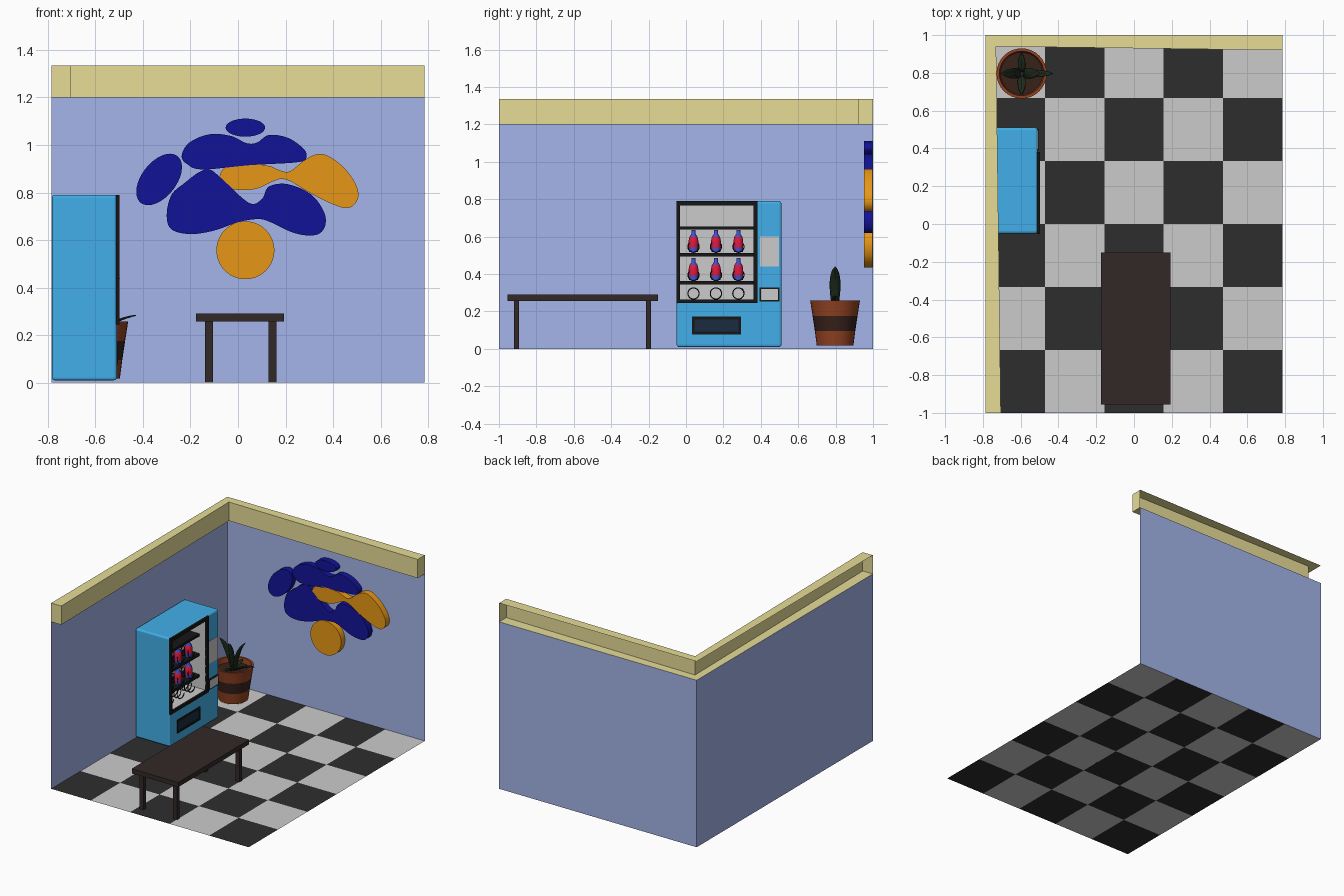
import bpy, bmesh, math
from mathutils import Vector

if "Cube" in bpy.data.objects:
    bpy.data.objects.remove(bpy.data.objects["Cube"])


def mat(name, r, g, b):
    m = bpy.data.materials.new(name)
    m.diffuse_color = (r, g, b, 1)
    m.use_nodes = True
    m.node_tree.nodes["Principled BSDF"].inputs["Base Color"].default_value = m.diffuse_color
    return m


WALL = mat("wall_blue", .37, .46, .82)
TRIM = mat("trim_tan", .80, .72, .31)
LIGHT = mat("light_grey", .8, .8, .8)
DARK = mat("dark_tile", .027, .027, .027)
NAVY = mat("navy", .006, .006, .31)
ORANGE = mat("orange", .8, .31, .008)
CYAN = mat("machine_blue", .054, .43, .82)
BLACK = mat("black", .008, .008, .008)
SLOT = mat("slot_blue", .011, .024, .05)
WOOD = mat("dark_wood", .032, .022, .02)
CLAY = mat("clay", .29, .054, .015)
BAND = mat("dark_clay", .038, .015, .011)
LEAF = mat("leaf_green", .013, .024, .011)
RED = mat("label_red", .75, .01, .05)
BLUE = mat("bottle_blue", .06, .08, .6)


def finish(name, bm, mats, smooth=False, recalc=True):
    if recalc:
        bmesh.ops.recalc_face_normals(bm, faces=bm.faces)
    me = bpy.data.meshes.new(name)
    bm.to_mesh(me)
    bm.free()
    for m in mats:
        me.materials.append(m)
    ob = bpy.data.objects.new(name, me)
    bpy.context.collection.objects.link(ob)
    bpy.ops.object.select_all(action='DESELECT')
    bpy.context.view_layer.objects.active = ob
    ob.select_set(True)
    if smooth:
        bpy.ops.object.shade_smooth_by_angle(angle=math.radians(35))
    return ob


def boxes(name, bounds, m):
    """Object made of boxes given as (x0, x1, y0, y1, z0, z1)."""
    bm = bmesh.new()
    for x0, x1, y0, y1, z0, z1 in bounds:
        for v in bmesh.ops.create_cube(bm, size=1)["verts"]:
            v.co = ((x0 + x1) / 2 + v.co.x * (x1 - x0), (y0 + y1) / 2 + v.co.y * (y1 - y0),
                    (z0 + z1) / 2 + v.co.z * (z1 - z0))
    return finish(name, bm, [m])


def lathe(name, profile, seg_mats, mats, loc, n=32):
    bm = bmesh.new()
    rings = [[bm.verts.new((loc[0] + r * math.cos(i * math.tau / n),
                            loc[1] + r * math.sin(i * math.tau / n), loc[2] + z))
              for i in range(n)] for r, z in profile]
    for k, mi in enumerate(seg_mats):
        for i in range(n):
            j = (i + 1) % n
            f = bm.faces.new((rings[k][i], rings[k][j], rings[k + 1][j], rings[k + 1][i]))
            f.material_index = mi
    bmesh.ops.remove_doubles(bm, verts=bm.verts, dist=1e-5)
    return finish(name, bm, mats, True)


def plane(name, pts, m):
    bm = bmesh.new()
    bm.faces.new([bm.verts.new(p) for p in pts])
    return finish(name, bm, [m], recalc=False)


X, H, T = .785, 1.2, 1.335

# checkered floor
bm = bmesh.new()
for c in range(5):
    for r in range(6):
        x, y, w, d = -X + c * X * .4, -1 + r / 3, X * .4, 1 / 3
        f = bm.faces.new([bm.verts.new(p) for p in
                          ((x, y, 0), (x + w, y, 0), (x + w, y + d, 0), (x, y + d, 0))])
        f.material_index = (r + c) % 2
bmesh.ops.remove_doubles(bm, verts=bm.verts, dist=1e-4)
finish("floor", bm, [DARK, LIGHT], recalc=False)

# walls
plane("left_wall", [(-X, -1, 0), (-X, 1, 0), (-X, 1, H), (-X, -1, H)], WALL)
plane("back_wall", [(-X, 1, 0), (X, 1, 0), (X, 1, H), (-X, 1, H)], WALL)

# wall trim: C-shaped section, open towards the outside, capped at both ends
bm = bmesh.new()
secs = []
for o, i in (((-X, -1), (-.705, -1)), ((-X, 1), (-.73, .94)), ((X, 1), (X, .92))):
    secs.append([bm.verts.new((*p, z)) for p, z in ((o, H), (i, H), (i, T), (o, T))])
for a, b in zip(secs, secs[1:]):
    for k in range(3):
        bm.faces.new((a[k], a[k + 1], b[k + 1], b[k]))
bm.faces.new(secs[0])
bm.faces.new(secs[2])
finish("wall_trim", bm, [TRIM])


# wall art: smooth closed outlines, extruded
def art(name, pts, m, steps=6):
    bm = bmesh.new()
    n, out = len(pts), []
    for i in range(n):
        p = [Vector(pts[(i + k - 1) % n]) for k in range(4)]
        for s in range(steps):
            t = s / steps
            out.append(.5 * (2 * p[1] + (p[2] - p[0]) * t + (2 * p[0] - 5 * p[1] + 4 * p[2] - p[3]) * t * t
                             + (3 * p[1] - p[0] - 3 * p[2] + p[3]) * t ** 3))
    f = bm.faces.new([bm.verts.new((q.x, .952, q.y)) for q in out])
    ext = bmesh.ops.extrude_face_region(bm, geom=[f])["geom"]
    for v in ext:
        if isinstance(v, bmesh.types.BMVert):
            v.co.y = .997
    if not any(g.calc_center_median().y < .953 for g in bm.faces):
        bm.faces.new([v for v in bm.verts if v.co.y < .96])
    return finish(name, bm, [m], True)


def ellipse(cx, cz, a, b, tilt=0):
    c, s = math.cos(tilt), math.sin(tilt)
    pts = [(a * math.cos(k * math.tau / 12), b * math.sin(k * math.tau / 12)) for k in range(12)]
    return [(cx + u * c - v * s, cz + u * s + v * c) for u, v in pts]


art("art_orange_disc", ellipse(.031, .557, .122, .122), ORANGE)
art("art_top_oval", ellipse(.031, 1.073, .083, .038), NAVY)
art("art_left_oval", ellipse(-.332, .855, .125, .073, math.radians(52)), NAVY)
art("art_upper_band", [(-.237, .955), (-.205, 1.01), (-.12, 1.045), (-.03, 1.038), (.035, 1.008),
                       (.08, 1.01), (.13, 1.042), (.21, 1.03), (.275, .985), (.288, .95),
                       (.255, .928), (.05, .915), (-.15, .897), (-.215, .92)], NAVY)
art("art_lower_blob", [(-.30, .705), (-.28, .79), (-.225, .84), (-.165, .885), (-.12, .897), (-.07, .86),
                       (.045, .757), (.10, .772), (.13, .825), (.21, .835), (.31, .79), (.365, .71),
                       (.362, .648), (.32, .62), (.235, .63), (.13, .678), (.08, .688), (0, .675),
                       (-.1, .64), (-.2, .625), (-.28, .645)], NAVY)
art("art_orange_blob", [(-.077, .87), (-.06, .835), (-.01, .812), (.075, .815), (.15, .848), (.185, .857),
                        (.225, .845), (.3, .80), (.4, .75), (.465, .735), (.503, .77), (.50, .825),
                        (.455, .895), (.39, .948), (.34, .962), (.285, .94), (.22, .89), (.18, .892),
                        (.13, .912), (.05, .92), (-.045, .91)], ORANGE)

# bench
boxes("bench_top", [(-.176, .194, -.955, -.15, .257, .29)], WOOD)
boxes("bench_legs", [(x, x + .032, y, y + .027, 0, .26)
                     for x in (-.138, .129) for y in (-.92, -.214)], WOOD)

# vending machine body with a hollow display
FX = -.51
body = boxes("machine_body", [(-X + .002, FX, -.05, .51, .01, .79)], CYAN)
body.data.materials.append(LIGHT)
bev = body.modifiers.new("bevel", 'BEVEL')
bev.width, bev.segments = .012, 3
cutter = boxes("display_cutter", [(-.68, -.45, -.033, .362, .262, .768)], CYAN)
cutter.hide_render = True
cut = body.modifiers.new("cut", 'BOOLEAN')
cut.object, cut.solver = cutter, 'EXACT'
bpy.context.view_layer.objects.active = body
for m in ("bevel", "cut"):
    bpy.ops.object.modifier_apply(modifier=m)
bpy.data.objects.remove(cutter)
for p in body.data.polygons:
    c = p.center
    if -.69 < c.x < FX - .005 and -.04 < c.y < .37 and .26 < c.z < .775:
        p.material_index = 1

# display frame, shelves, coils and bottles
boxes("display_frame", [(-.514, -.498, -.052, -.033, .245, .79), (-.514, -.498, .362, .382, .245, .79),
                        (-.514, -.498, -.033, .362, .245, .265), (-.514, -.498, -.033, .362, .767, .79)], BLACK)
boxes("shelves", [(-.68, -.56, -.033, .362, z - .01, z + .008) for z in (.647, .505, .354)], BLACK)
for row, z in enumerate((.546, .395, .296)):
    for col, y in enumerate((.04, .16, .28)):
        cu = bpy.data.curves.new("coil", 'CURVE')
        cu.dimensions, cu.bevel_depth, cu.bevel_resolution = '3D', .003, 1
        sp = cu.splines.new('POLY')
        sp.points.add(80)
        for i, p in enumerate(sp.points):
            a = i * math.tau / 20
            p.co = (-.67 + i * .11 / 80, y + .03 * math.cos(a), z + .03 * math.sin(a), 1)
        cu.materials.append(BLACK)
        coil = bpy.data.objects.new(f"coil_{row}_{col}", cu)
        bpy.context.collection.objects.link(coil)
        bpy.ops.object.select_all(action='DESELECT')
        bpy.context.view_layer.objects.active = coil
        coil.select_set(True)
        bpy.ops.object.convert(target='MESH')
        if row < 2:
            lathe(f"bottle_{row}_{col}", [(0, 0), (.024, 0), (.026, .025), (.026, .06), (.022, .08),
                                          (.011, .097), (.011, .118), (0, .118)],
                  [0, 0, 1, 1, 0, 0, 0], [BLUE, RED], (-.59, y, z - .028), 16)

# control panel, coin return and dispensing slot
boxes("control_panel", [(FX - .01, FX + .004, .395, .497, .44, .60)], LIGHT)
boxes("coin_return_frame", [(FX - .01, FX + .006, .392, .499, .252, .327)], BLACK)
boxes("coin_return", [(FX, FX + .008, .4, .491, .26, .319)], LIGHT)
boxes("slot_frame", [(FX - .01, FX + .006, .033, .295, .077, .092), (FX - .01, FX + .006, .033, .295, .157, .172),
                     (FX - .01, FX + .006, .033, .046, .092, .157), (FX - .01, FX + .006, .282, .295, .092, .157)], BLACK)
boxes("slot_flap", [(FX - .01, FX + .002, .046, .282, .092, .157)], SLOT)

# plant pot
PX, PY = -.595, .797
lathe("plant_pot", [(0, .018), (.098, .018), (.108, .095), (.12, .175), (.133, .258), (.118, .258),
                    (.112, .222), (0, .222)], [0, 0, 1, 0, 0, 0, 1], [CLAY, BAND], (PX, PY, 0))


# leaves: folded blades swept along a bent spine
def leaf(name, angle, reach, top, bend, width):
    bm = bmesh.new()
    d = Vector((math.cos(angle), math.sin(angle), 0))
    side = Vector((-d.y, d.x, 0))
    rows = []
    for i in range(9):
        t = i / 8
        c = Vector((PX, PY, .22)) + d * (.01 + reach * (2 * t * (1 - t) * bend + t * t))
        c.z += (top - .22) * (2 * t * (1 - t) * .7 + t * t)
        w = width * (math.sin(math.pi * (.15 + .85 * t)) ** .7 if t < 1 else .03)
        rows.append([bm.verts.new(c + side * s * w + Vector((0, 0, abs(s) * w * .35)) - d * abs(s) * w * .2)
                     for s in (-1, 0, 1)])
    for a, b in zip(rows, rows[1:]):
        for k in range(2):
            bm.faces.new((a[k], a[k + 1], b[k + 1], b[k]))
    ob = finish(name, bm, [LEAF], True)
    sol = ob.modifiers.new("thickness", 'SOLIDIFY')
    sol.thickness = .004


leaf("leaf_right", 0, .085, .44, .35, .028)
leaf("leaf_left", math.pi, .10, .42, .35, .028)
leaf("leaf_centre", math.pi, .03, .40, .3, .026)
leaf("leaf_low", 0, .155, .285, .5, .018)
leaf("leaf_back", math.pi / 2, .10, .25, .5, .02)
leaf("leaf_front", -math.pi / 2, .10, .25, .5, .02)
